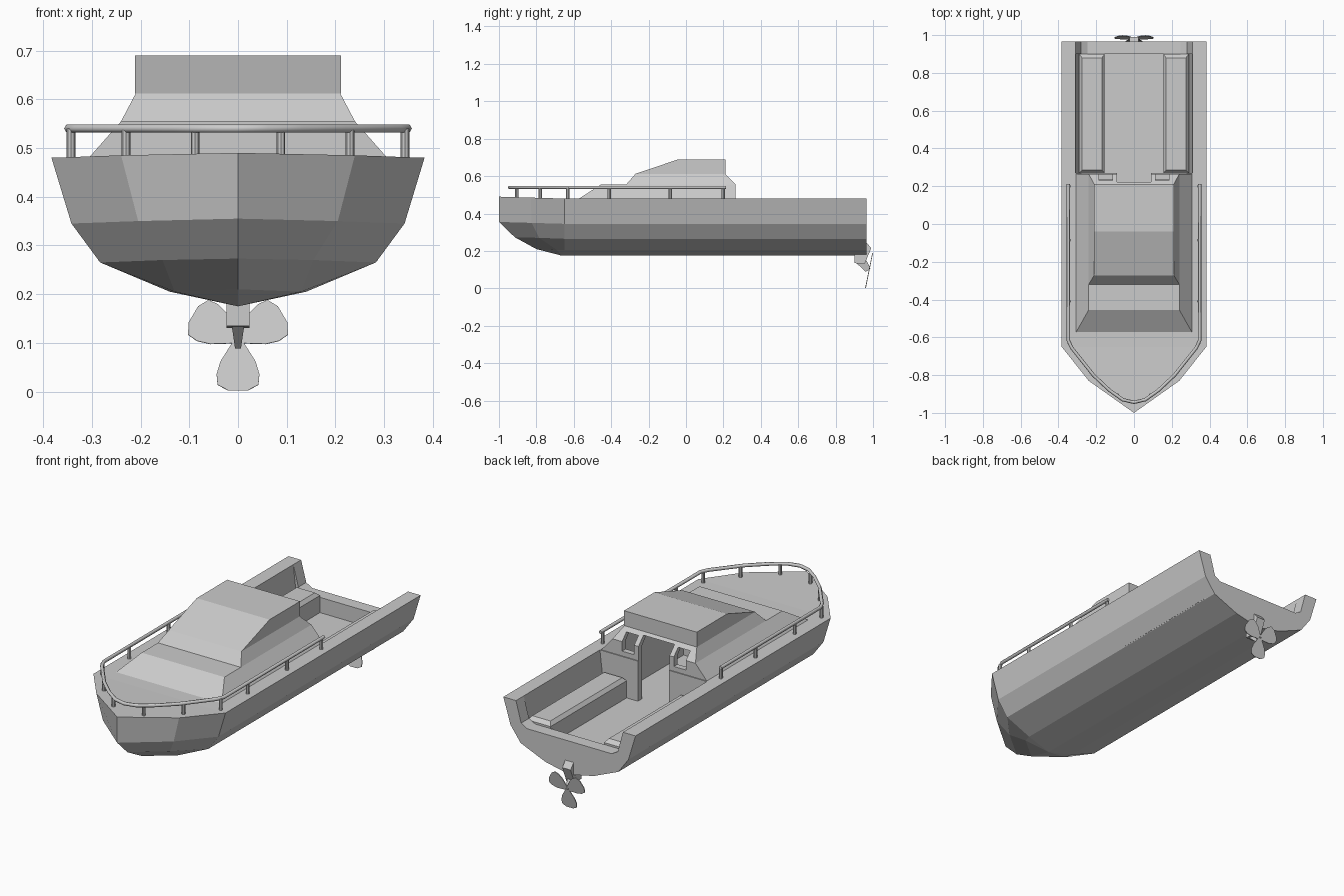
import bpy, bmesh, math
from mathutils import Matrix, Vector

if "Cube" in bpy.data.objects:
    bpy.data.objects.remove(bpy.data.objects["Cube"])


def make(name, verts, faces, matrix=None):
    bm = bmesh.new()
    vs = [bm.verts.new(v) for v in verts]
    for f in faces:
        bm.faces.new([vs[i] for i in f])
    bmesh.ops.remove_doubles(bm, verts=bm.verts, dist=1e-5)
    bmesh.ops.recalc_face_normals(bm, faces=bm.faces)
    me = bpy.data.meshes.new(name)
    bm.to_mesh(me)
    bm.free()
    ob = bpy.data.objects.new(name, me)
    bpy.context.collection.objects.link(ob)
    if matrix:
        ob.matrix_world = matrix
    return ob


def loft(name, loops, matrix=None):
    """Closed solid through equal-length loops, capped at both ends."""
    n = len(loops[0])
    verts = [p for lp in loops for p in lp]
    faces = [list(range(n)), list(range(n * (len(loops) - 1), n * len(loops)))]
    for k in range(len(loops) - 1):
        for i in range(n):
            j = (i + 1) % n
            faces.append([k * n + i, k * n + j, (k + 1) * n + j, (k + 1) * n + i])
    return make(name, verts, faces, matrix)


def rects(name, levels):
    """Stack of rectangles: (x0, x1, y0, y1, z)."""
    return loft(name, [[(a, c, z), (b, c, z), (b, d, z), (a, d, z)] for a, b, c, d, z in levels])


def prism_x(name, yz, w):
    return loft(name, [[(x, y, z) for y, z in yz] for x in (-w, w)])


def prism_y(name, xz, y0, y1, matrix=None):
    return loft(name, [[(x, y, z) for x, z in xz] for y in (y0, y1)], matrix)


def cut(ob, cutter):
    m = ob.modifiers.new(cutter.name, 'BOOLEAN')
    m.operation = 'DIFFERENCE'
    m.solver = 'EXACT'
    m.object = cutter
    cutter.hide_render = True
    cutter.display_type = 'WIRE'


# Hull: half stations from gunwale to keel; the bow stations close on the stem
section = [(.383, .48), (.342, .345), (.283, .265), (.14, .205), (0, .175)]
stations = [
    [(x, .965, z) for x, z in section],
    [(x, -.65, z) for x, z in section[:4]] + [(0, -.665, .175)],
    [(.24, -.83, .485), (.205, -.825, .35), (.155, -.785, .27), (.13, -.69, .205), (0, -.665, .175)],
    [(0, -1, .49), (0, -1, .355), (0, -.915, .273), (0, -.8, .21), (0, -.665, .175)],
]
verts, faces = [], []
for side in (1, -1):
    base = len(verts)
    verts += [(side * x, y, z) for st in stations for x, y, z in st]
    for s in range(3):
        for k in range(4):
            q = [base + s * 5 + k, base + s * 5 + k + 1, base + s * 5 + k + 6, base + s * 5 + k + 5]
            uniq = []
            for i in q:
                if all((Vector(verts[i]) - Vector(verts[j])).length > 1e-5 for j in uniq):
                    uniq.append(i)
            faces.append(uniq)
# Deck and transom
faces += [[0, 5, 25, 20], [5, 10, 30, 25], [10, 15, 30]]
faces.append([0, 1, 2, 3, 4, 23, 22, 21, 20])
hull = make("hull", verts, faces)

# Openings: cockpit well, transom notch, cabin interior and doorway
cockpit = rects("cockpit_cutter", [(-.285, .285, .27, .9, .27), (-.3243, .3243, .27, .9, .6)])
half = [(.245, .35), (.28, .37), (.31, .48), (.31, .6)]
notch = prism_y("notch_cutter", half + [(-x, z) for x, z in reversed(half)], .86, 1.1)
cavity = rects("cabin_cutter", [(-.21, .21, -.28, .235, .27), (-.21, .21, -.28, .235, .55),
                                (-.188, .188, -.24, .19, .604)])
door = rects("door_cutter", [(-.09, .09, .18, .32, .27), (-.09, .09, .18, .32, .598)])
for c in (cockpit, notch, cavity, door):
    cut(hull, c)

# Cabin: sloped trunk and window band in one body, open at the back
cabin = rects("cabin_trunk", [(-.308, .308, -.575, .265, .478), (-.24, .24, -.455, .265, .555)])
band = rects("cabin_windows", [(-.24, .24, -.32, .265, .555), (-.21, .21, -.27, .21, .612)])
for ob in (cabin, band):
    cut(ob, cavity)
    cut(ob, door)
for s in (-1, 1):
    a, b = sorted((s * .115, s * .185))
    pane = rects("rear_window_cutter", [(a, b, .17, .32, .505), (a, b, .17, .32, .592)])
    cut(cabin, pane)
    cut(band, pane)
roof = prism_x("cabin_roof", [(-.272, .612), (-.04, .69), (.212, .69), (.212, .612)], .211)

# Bench seats along both sides with bevelled tops
for s, name in ((1, "right_bench"), (-1, "left_bench")):
    lv = []
    for x0, x1, y0, y1, z in ((.155, .286, .27, .9, .268), (.155, .29, .27, .9, .36),
                              (.17, .275, .285, .88, .378)):
        a, b = sorted((s * x0, s * x1))
        lv.append((a, b, y0, y1, z))
    rects(name, lv)

# Handrail round the bow
side = [(.348, .213), (.348, -.615), (.33, -.655), (.215, -.80), (.13, -.88), (.06, -.93)]
path = side + [(0, -.944)] + [(-x, y) for x, y in reversed(side)]
cu = bpy.data.curves.new("handrail", 'CURVE')
cu.dimensions = '3D'
cu.bevel_depth = .009
cu.bevel_resolution = 1
cu.use_fill_caps = True
sp = cu.splines.new('POLY')
sp.points.add(len(path) - 1)
for p, (x, y) in zip(sp.points, path):
    p.co = (x, y, .54, 1)
bpy.context.collection.objects.link(bpy.data.objects.new("handrail", cu))

# Rail posts
ring = [(.009 * math.cos(i * math.pi / 4), .009 * math.sin(i * math.pi / 4)) for i in range(8)]
for x, y in ((.343, .2), (.343, -.085), (.343, -.41), (.343, -.632), (.23, -.78), (.088, -.905)):
    for s in (-1, 1):
        loft("rail_post", [[(s * x + a, y + b, z) for a, b in ring] for z in (.475, .54)])

# Propeller drive block and tapered hub
prism_x("drive_block", [(.9, .2), (.9, .135), (.955, .13), (.99, .215), (.965, .245)], .024)
loft("propeller_hub", [[(-w, y0, z0), (w, y0, z0), (w, y1, z1), (-w, y1, z1)]
                       for w, y0, z0, y1, z1 in ((.013, .91, .136, .965, .15), (.006, .962, .088, .986, .108))])

# Three propeller blades on a tilted disc
right = [(.008, 0), (.036, -.045), (.044, -.072), (.042, -.094), (.02, -.106)]
outline = right + [(-x, z) for x, z in reversed(right)]
for i in range(3):
    m = (Matrix.Translation((0, .981, .106)) @ Matrix.Rotation(-.2, 4, 'X')
         @ Matrix.Rotation(i * 2 * math.pi / 3, 4, 'Y'))
    prism_y("propeller_blade", outline, -.002, .002, m)
